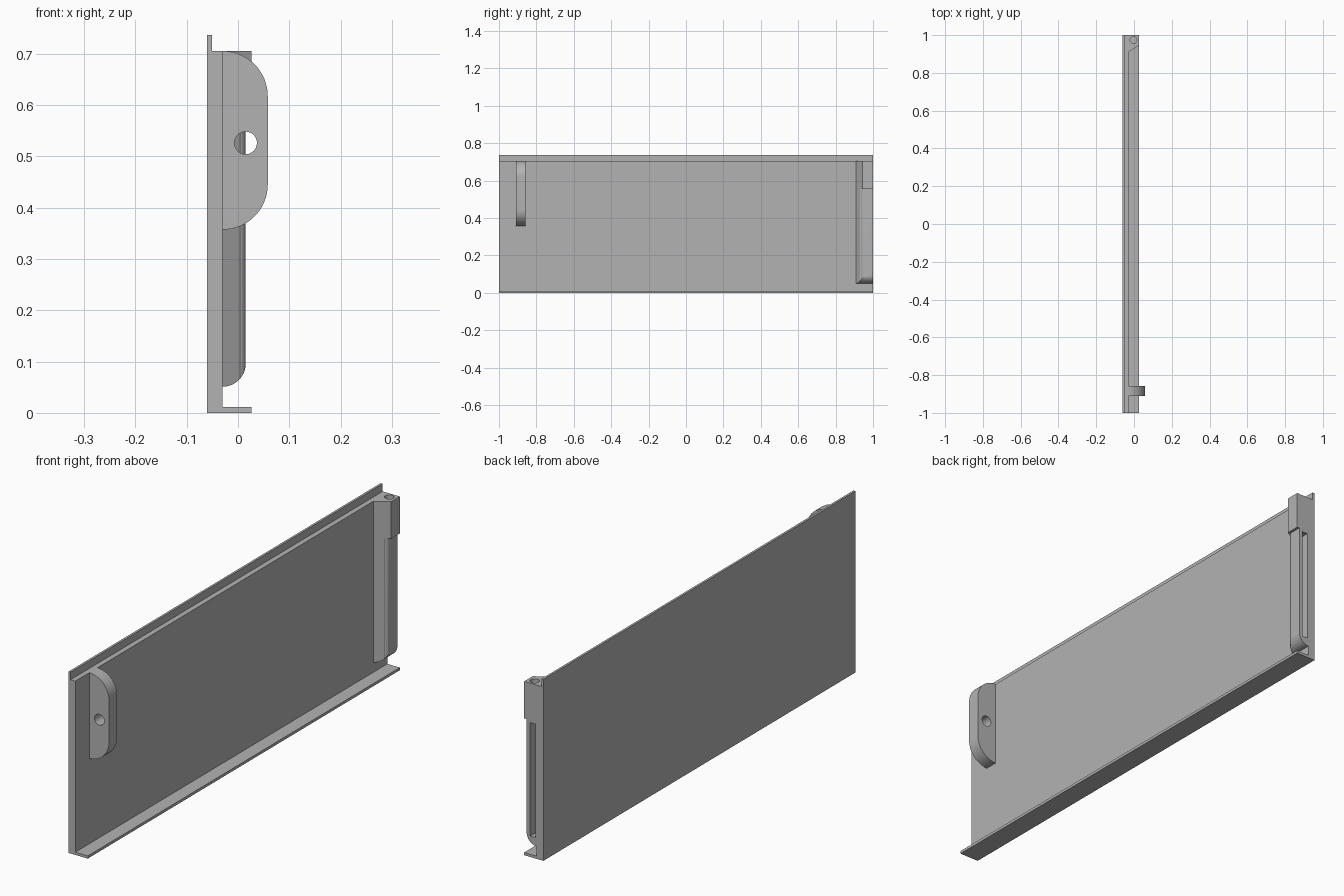
import bpy, bmesh
from math import pi, sin, cos, radians

default = bpy.data.objects.get("Cube")
if default:
    bpy.data.objects.remove(default, do_unlink=True)

grey = bpy.data.materials.new("plain grey")
grey.use_nodes = True
grey.diffuse_color = (0.45, 0.45, 0.45, 1)
grey.node_tree.nodes["Principled BSDF"].inputs["Base Color"].default_value = (0.45, 0.45, 0.45, 1)


def arc(cx, cz, r, start, end, steps=16):
    """Points of a circular arc, angles in degrees."""
    angles = [radians(start + (end - start) * i / steps) for i in range(steps + 1)]
    return [(cx + r * cos(a), cz + r * sin(a)) for a in angles]


def prism(name, outline, low, high, axis):
    """Extrude an outline: (x, z) along y, or (x, y) along z."""
    place = (lambda p, t: (p[0], t, p[1])) if axis == "y" else (lambda p, t: (p[0], p[1], t))
    bm = bmesh.new()
    face = bm.faces.new([bm.verts.new(place(p, low)) for p in outline])
    grown = bmesh.ops.extrude_face_region(bm, geom=[face])["geom"]
    for v in grown:
        if isinstance(v, bmesh.types.BMVert):
            v.co["xyz".index(axis)] = high
    bmesh.ops.recalc_face_normals(bm, faces=bm.faces)
    mesh = bpy.data.meshes.new(name)
    bm.to_mesh(mesh)
    bm.free()
    mesh.materials.append(grey)
    obj = bpy.data.objects.new(name, mesh)
    bpy.context.collection.objects.link(obj)
    return obj


def activate(obj):
    bpy.ops.object.select_all(action="DESELECT")
    obj.select_set(True)
    bpy.context.view_layer.objects.active = obj


def combine(obj, tool, operation="DIFFERENCE"):
    """Apply a boolean and drop the helper."""
    tool.hide_render = True
    mod = obj.modifiers.new("cut", "BOOLEAN")
    mod.operation, mod.object, mod.solver = operation, tool, "EXACT"
    activate(obj)
    bpy.ops.object.modifier_apply(modifier=mod.name)
    bpy.data.objects.remove(tool, do_unlink=True)


BACK, FACE, FLANGE, TOP = -0.06, -0.03, 0.026, 0.705

# Panel with upper lip and bottom flange
panel = prism("panel", [(BACK, 0), (FLANGE, 0), (FLANGE, 0.011), (FACE, 0.011), (FACE, TOP),
                        (-0.051, TOP), (-0.051, 0.736), (BACK, 0.736)], -1, 1, "y")

# Rounded bracket with a pin hole
r = 0.088
bracket = prism("bracket", arc(FACE, TOP - r, r, 90, 0) + arc(FACE, 0.357 + r, r, 0, -90),
                -0.91, -0.858, "y")
combine(bracket, prism("pin_hole", arc(0.015, 0.526, 0.022, 0, 345, 23), -0.95, -0.8, "y"))

# Upper latch block with a vertical bore
block = prism("latch_block", [(FACE, 0.91), (FLANGE, 0.945), (FLANGE, 1), (FACE, 1)],
              0.555, TOP, "z")
combine(block, prism("bore", arc(-0.003, 0.974, 0.018, 0, 345, 23), 0.5, 0.8, "z"))

# Latch housing: sloped side, softened corner, rounded foot, slot in the end
front = 0.015
housing = prism("latch_housing", [(FACE, 0.91), (0.003, 0.931)]
                + arc(front - 0.02, 0.953, 0.02, -60, 0, 8) + [(front, 1), (FACE, 1)],
                0.02, 0.555, "z")
foot = prism("foot_shape", [(FACE - 0.01, 0.051)] + arc(FACE, 0.096, 0.045, -90, 0)
             + [(front, 0.6), (FACE - 0.01, 0.6)], 0.85, 1.05, "y")
combine(housing, foot, "INTERSECT")
combine(housing, prism("slot", [(-0.025, 0.085), (-0.001, 0.085), (-0.001, 0.545), (-0.025, 0.545)],
                       0.955, 1.05, "y"))

for part in (bracket, block, housing):
    activate(part)
    bpy.ops.object.shade_smooth_by_angle(angle=radians(30))
